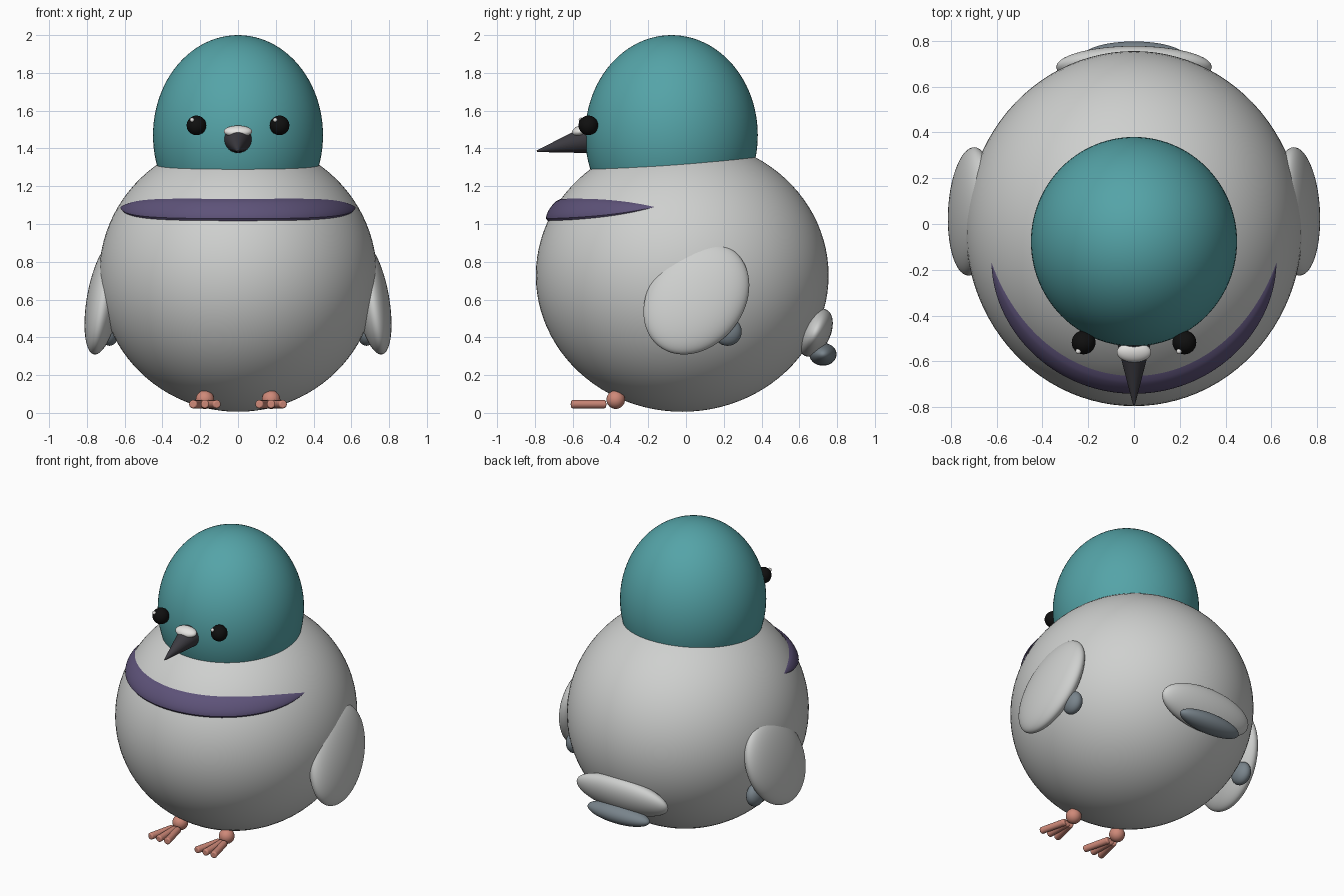
import bpy
import bmesh
from math import sin, cos, radians, sqrt
from mathutils import Vector

default = bpy.data.objects.get("Cube")
if default:
    bpy.data.objects.remove(default, do_unlink=True)


def material(name, rgb):
    m = bpy.data.materials.new(name)
    m.use_nodes = True
    m.diffuse_color = (*rgb, 1)
    m.node_tree.nodes["Principled BSDF"].inputs["Base Color"].default_value = (*rgb, 1)
    return m


PALE = material("pale grey", (0.62, 0.63, 0.62))
TEAL = material("teal", (0.09, 0.37, 0.39))
PURPLE = material("dusk purple", (0.11, 0.085, 0.19))
SLATE = material("slate grey", (0.19, 0.23, 0.26))
PINK = material("salmon pink", (0.62, 0.25, 0.19))
BLACK = material("black", (0.005, 0.005, 0.005))
CHARCOAL = material("charcoal", (0.045, 0.043, 0.052))
WHITE = material("white", (0.78, 0.77, 0.75))


def finish(name, mat):
    ob = bpy.context.object
    ob.name = name
    ob.data.materials.append(mat)
    bpy.ops.object.shade_smooth_by_angle(angle=radians(40))
    return ob


def ellipsoid(name, mat, centre, radii, tilt=(0, 0, 0), seg=48):
    bpy.ops.mesh.primitive_uv_sphere_add(
        segments=seg, ring_count=seg // 2, radius=1, location=centre,
        rotation=[radians(a) for a in tilt])
    bpy.context.object.scale = radii
    return finish(name, mat)


def rod(name, mat, start, end, r1, r2, bevel=0):
    a, b = Vector(start), Vector(end)
    bpy.ops.mesh.primitive_cone_add(
        vertices=32, radius1=r1, radius2=r2, depth=(b - a).length,
        location=(a + b) / 2,
        rotation=(b - a).to_track_quat("Z", "Y").to_euler())
    ob = finish(name, mat)
    if bevel:
        mod = ob.modifiers.new("round_ends", "BEVEL")
        mod.width, mod.segments = bevel, 3
    return ob


# Body and head
BODY_C, BODY_R = Vector((0, -0.02, 0.728)), Vector((0.735, 0.775, 0.722))
ellipsoid("body", PALE, BODY_C, BODY_R, seg=96)
ellipsoid("head", TEAL, (0, -0.077, 1.47), (0.45, 0.457, 0.53), seg=96)


# Chest band: a tapered, padded strip following the body surface
def chest_band(cols=64, rows=10):
    bm = bmesh.new()
    grid = []
    for i in range(cols + 1):
        u = 2 * i / cols - 1
        az = radians(77) * u
        half = 0.057 * (1 - u ** 4) + 0.001
        line = []
        for j in range(rows + 1):
            v = 2 * j / rows - 1
            z = 1.075 + 0.015 * u * u + half * v
            ring = sqrt(1 - ((z - BODY_C.z) / BODY_R.z) ** 2)
            puff = 0.024 * sqrt(1 - v * v) * (1 - u ** 4) + 0.002
            line.append(bm.verts.new((
                (BODY_R.x * ring + puff) * sin(az),
                BODY_C.y - (BODY_R.y * ring + puff) * cos(az), z)))
        grid.append(line)
    for a, b in zip(grid, grid[1:]):
        for j in range(rows):
            bm.faces.new((a[j], b[j], b[j + 1], a[j + 1]))
    me = bpy.data.meshes.new("chest_band")
    bm.to_mesh(me)
    bm.free()
    ob = bpy.data.objects.new("chest_band", me)
    bpy.context.collection.objects.link(ob)
    bpy.ops.object.select_all(action="DESELECT")
    ob.select_set(True)
    bpy.context.view_layer.objects.active = ob
    finish("chest_band", PURPLE)


chest_band()

# Beak with the pale cere above it
rod("beak", CHARCOAL, (0, -0.5, 1.452), (0, -0.79, 1.385), 0.079, 0.004)
ellipsoid("cere", WHITE, (0, -0.56, 1.49), (0.075, 0.045, 0.03), (15, 0, 0))

# Tail with its darker tip
ellipsoid("tail", PALE, (0, 0.685, 0.425), (0.34, 0.08, 0.135), (-25, 0, 0))
ellipsoid("tail_tip", SLATE, (0, 0.725, 0.31), (0.23, 0.072, 0.06))

# Paired parts
for side, label in ((1, "left"), (-1, "right")):
    ellipsoid(f"{label}_eye", BLACK, (side * 0.22, -0.517, 1.522), (0.052,) * 3, seg=32)
    ellipsoid(f"{label}_eye_glint", WHITE, (side * 0.22 - 0.023, -0.556, 1.551),
              (0.012,) * 3, seg=16)
    ellipsoid(f"{label}_wing", PALE, (side * 0.71, 0.055, 0.605),
              (0.09, 0.252, 0.324), (-37, -10 * side, 0), seg=64)
    ellipsoid(f"{label}_wing_tip", SLATE, (side * 0.68, 0.22, 0.43),
              (0.05, 0.075, 0.075), seg=32)

    # Feet: ankle ball and three fanned toes
    x = side * 0.175
    ellipsoid(f"{label}_ankle", PINK, (x, -0.372, 0.07), (0.049,) * 3, seg=32)
    for n, fan in enumerate((-1, 0, 1)):
        rod(f"{label}_toe_{n + 1}", PINK, (x + fan * 0.02, -0.425, 0.046),
            (x + fan * 0.064, -0.607, 0.046), 0.022, 0.022, bevel=0.008)
